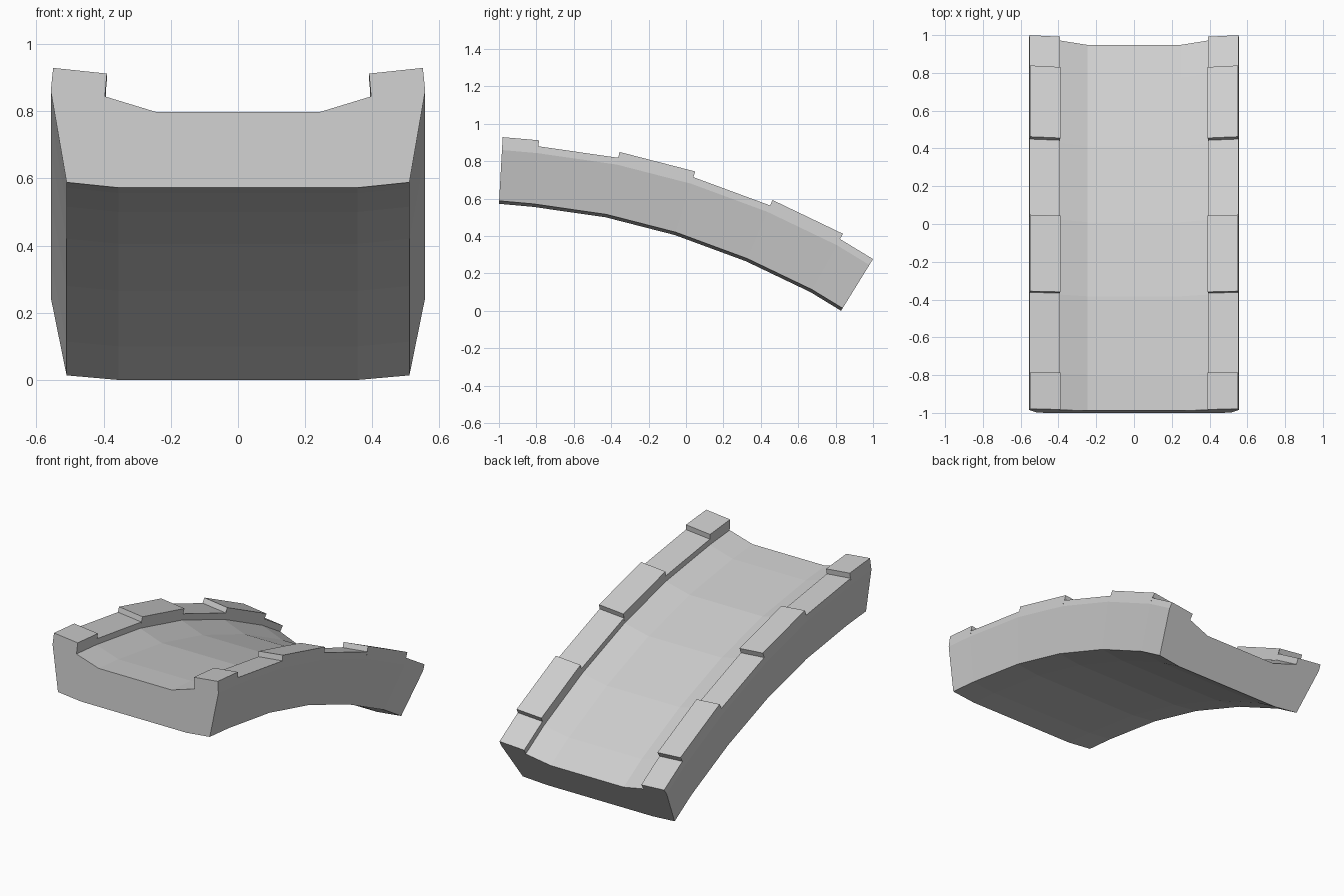
import bpy
import bmesh
from math import sin, cos, radians

cube = bpy.data.objects.get("Cube")
if cube:
    bpy.data.objects.remove(cube, do_unlink=True)

stone = bpy.data.materials.new("light grey stone")
stone.use_nodes = True
GREY = (0.62, 0.62, 0.62, 1)
stone.diffuse_color = GREY
stone.node_tree.nodes["Principled BSDF"].inputs["Base Color"].default_value = GREY

# Stations along the underside: y, z, lean of the cross-section in degrees
STATIONS = [(-1.0, 0.572, 3.2), (-0.82, 0.556, 5.5), (-0.43, 0.5, 12),
            (-0.06, 0.405, 17.8), (0.32, 0.265, 23.5), (0.665, 0.1, 29.2),
            (0.829, 0.0, 31.7)]


def profile(raised):
    """Cross-section loop; the two kerb-top points rise on raised blocks."""
    outer = (0.55, 0.357) if raised else (0.553, 0.325)
    inner = (0.39, 0.34) if raised else (0.393, 0.309)
    half = [(0.355, 0), (0.51, 0.016), (0.557, 0.288), outer, inner,
            (0.396, 0.272), (0.245, 0.226)]
    return half + [(-x, h) for x, h in reversed(half)]


def ring(bm, station, raised):
    y, z, lean = station
    a = radians(lean)
    return [bm.verts.new((x, y + h * sin(a), z + h * cos(a)))
            for x, h in profile(raised)]


def bridge(bm, a, b, indices):
    for i in indices:
        j = (i + 1) % len(a)
        bm.faces.new((a[i], a[j], b[j], b[i]))


bm = bmesh.new()
previous = None
first = None
for k in range(len(STATIONS) - 1):
    raised = k % 2 == 0
    start = ring(bm, STATIONS[k], raised)
    end = ring(bm, STATIONS[k + 1], raised)
    bridge(bm, start, end, range(len(start)))
    if previous:
        # Riser faces between a raised and a lower kerb block
        bridge(bm, previous, start, (3, 9))
    else:
        first = start
    previous = end

# End caps
bm.faces.new(first)
bm.faces.new(list(reversed(previous)))
bmesh.ops.remove_doubles(bm, verts=bm.verts, dist=0.0005)
bmesh.ops.recalc_face_normals(bm, faces=bm.faces)

mesh = bpy.data.meshes.new("curved_channel")
bm.to_mesh(mesh)
bm.free()
mesh.materials.append(stone)
channel = bpy.data.objects.new("curved_channel", mesh)
bpy.context.collection.objects.link(channel)
